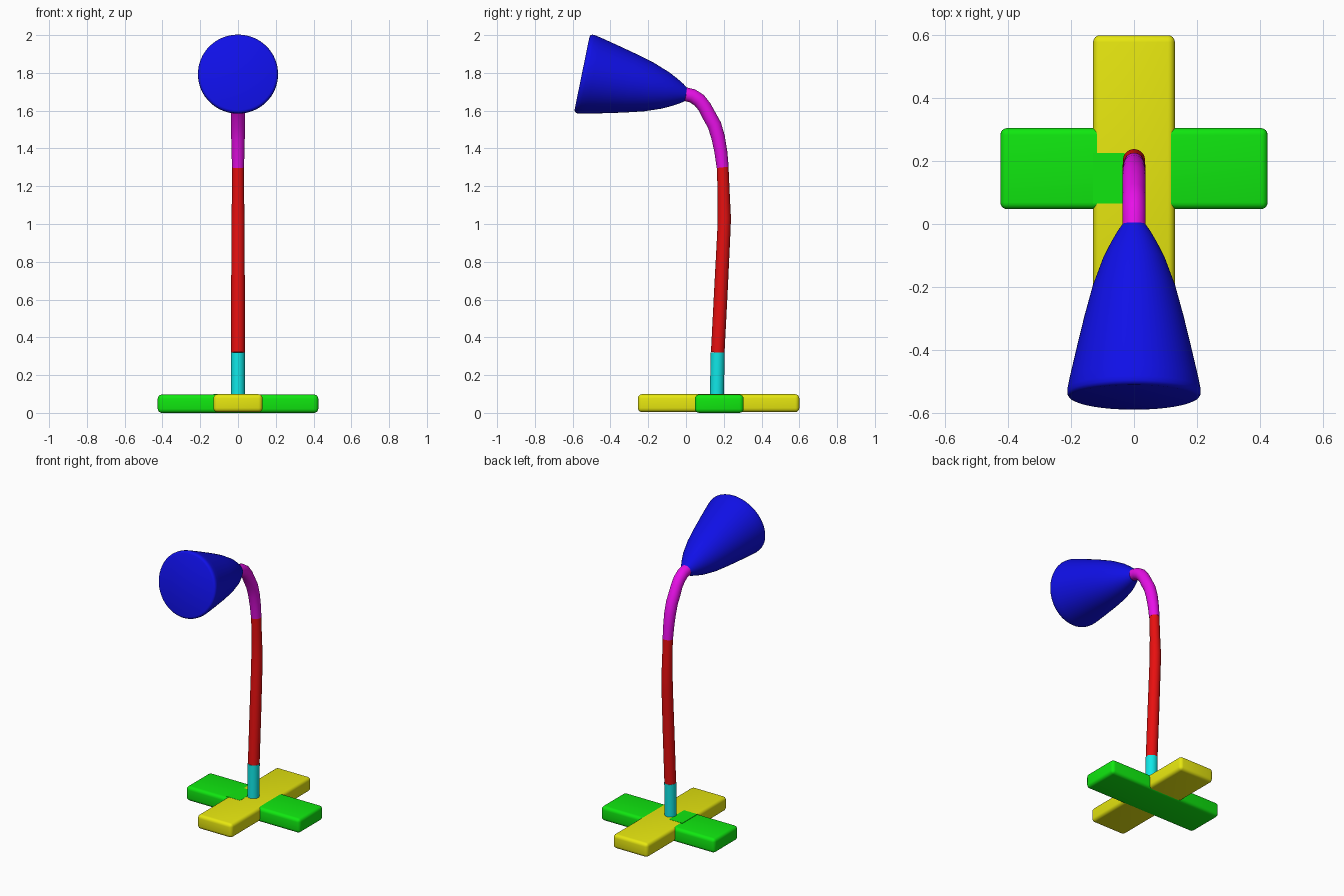
import bpy, bmesh, math
from mathutils import Vector

cube = bpy.data.objects.get("Cube")
if cube:
    bpy.data.objects.remove(cube, do_unlink=True)

HI, LO = 0.8, 0.005


def material(name, r, g, b):
    m = bpy.data.materials.new(name)
    m.use_nodes = True
    colour = (r, g, b, 1)
    m.diffuse_color = colour
    m.node_tree.nodes["Principled BSDF"].inputs["Base Color"].default_value = colour
    return m


blue = material("blue", LO, LO, HI)
red = material("red", HI, LO, LO)
green = material("green", LO, HI, LO)
yellow = material("yellow", HI, HI, LO)
cyan = material("cyan", LO, HI, HI)
magenta = material("magenta", HI, LO, HI)


def finish(name, bm, mat, angle=50):
    bmesh.ops.recalc_face_normals(bm, faces=bm.faces)
    mesh = bpy.data.meshes.new(name)
    bm.to_mesh(mesh)
    bm.free()
    mesh.materials.append(mat)
    obj = bpy.data.objects.new(name, mesh)
    bpy.context.collection.objects.link(obj)
    bpy.ops.object.select_all(action='DESELECT')
    obj.select_set(True)
    bpy.context.view_layer.objects.active = obj
    bpy.ops.object.shade_smooth_by_angle(angle=math.radians(angle))
    return obj


def box(name, mat, low, high, round_edge=0):
    bm = bmesh.new()
    bmesh.ops.create_cube(bm, size=1)
    for v in bm.verts:
        v.co = [l + (c + 0.5) * (h - l) for l, c, h in zip(low, v.co, high)]
    if round_edge:
        bmesh.ops.bevel(bm, geom=bm.edges[:], offset=round_edge, segments=4,
                        profile=0.5, affect='EDGES')
    return finish(name, bm, mat)


def loft(name, mat, stations, fixed_axis=None, sides=48):
    """Skin circles along (y, z, radius) stations lying in the x = 0 plane."""
    bm = bmesh.new()
    pts = [Vector((0, y, z)) for y, z, r in stations]
    side = Vector((1, 0, 0))
    rings = []
    for i, (p, s) in enumerate(zip(pts, stations)):
        along = fixed_axis or (pts[min(i + 1, len(pts) - 1)] - pts[max(i - 1, 0)]).normalized()
        up = along.cross(side)
        angles = [2 * math.pi * k / sides for k in range(sides)]
        rings.append([bm.verts.new(p + s[2] * (math.cos(a) * side + math.sin(a) * up))
                      for a in angles])
    for a, b in zip(rings, rings[1:]):
        for k in range(sides):
            n = (k + 1) % sides
            bm.faces.new((a[k], a[n], b[n], b[k]))
    bm.faces.new(rings[0])
    bm.faces.new(rings[-1])
    return finish(name, bm, mat)


# Crossed base bars, with the side-to-side bar showing underneath
box("base_long_bar", yellow, (-0.13, -0.255, 0.004), (0.13, 0.6, 0.099), 0.022)
box("base_cross_bar", green, (-0.425, 0.047, 0), (0.425, 0.305, 0.097), 0.022)
box("base_colour_patch", green, (-0.13, 0.065, 0.093), (-0.03, 0.225, 0.1))

# Stem in three coloured lengths
loft("stem_socket", cyan, [(0.163, 0.08, 0.037), (0.168, 0.32, 0.037)])
loft("stem", red, [(0.168, 0.32, 0.036), (0.185, 0.65, 0.036), (0.2, 0.95, 0.035),
                   (0.203, 1.03, 0.035), (0.2, 1.15, 0.032), (0.194, 1.305, 0.031)])
loft("bent_neck", magenta, [(0.194, 1.3, 0.032), (0.185, 1.38, 0.034), (0.17, 1.46, 0.036),
                            (0.15, 1.525, 0.037), (0.122, 1.575, 0.037), (0.098, 1.62, 0.036),
                            (0.07, 1.655, 0.037), (0.035, 1.678, 0.037), (-0.015, 1.69, 0.036)])

# Flared shade with a closed, softly rounded front
axis = Vector((0, -0.98, 0.2)).normalized()
start = Vector((0, 0, 1.685))
profile = [(0, 0.036), (0.025, 0.053), (0.06, 0.073), (0.11, 0.098), (0.2, 0.131),
           (0.3, 0.158), (0.4, 0.182), (0.5, 0.205), (0.535, 0.212), (0.55, 0.212),
           (0.558, 0.207), (0.562, 0.198)]
shade = []
for d, r in profile:
    c = start + axis * d
    shade.append((c.y, c.z, r))
loft("lamp_shade", blue, shade, fixed_axis=axis, sides=64)
